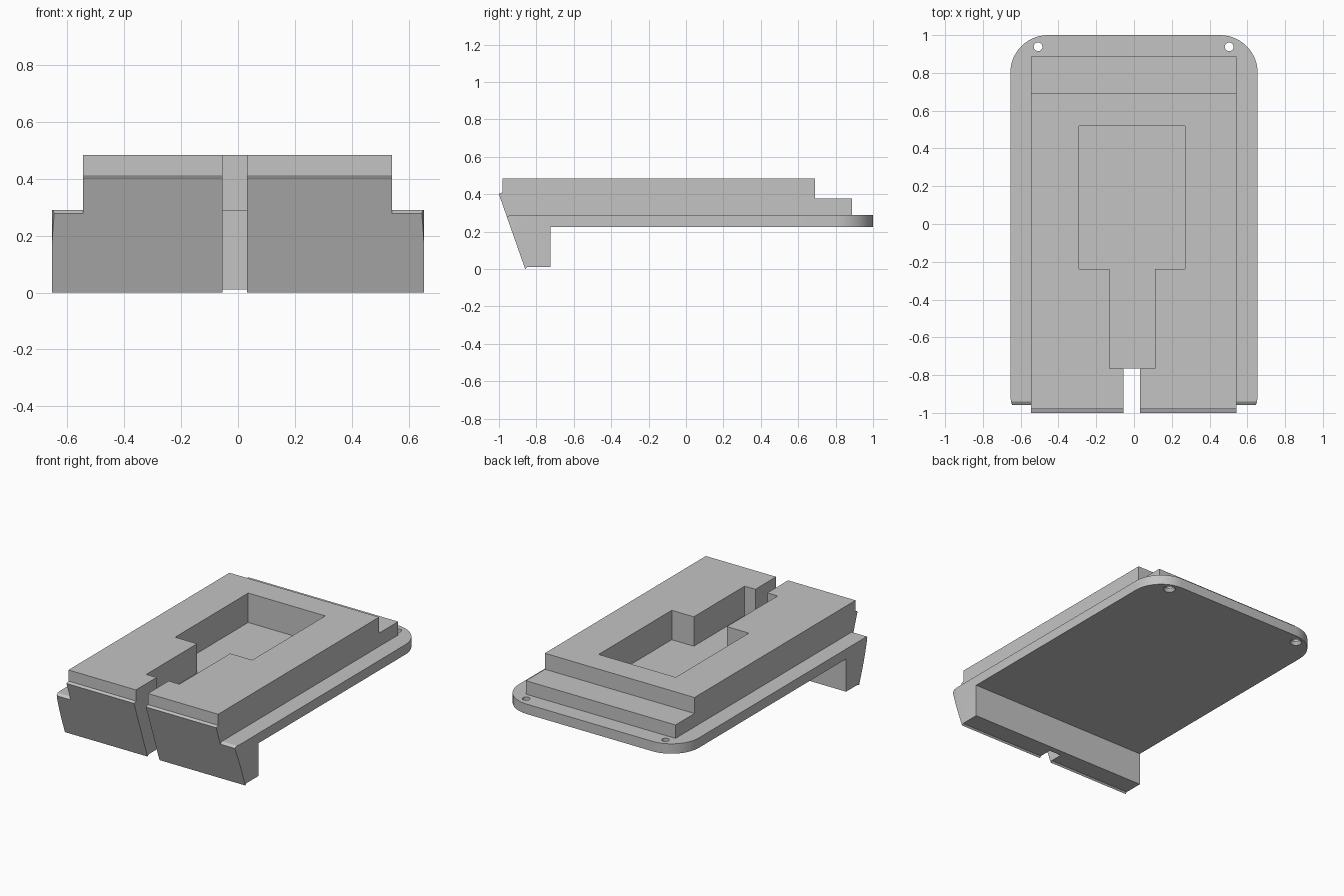
import bpy
import bmesh
from math import cos, sin, pi, radians

cube = bpy.data.objects.get("Cube")
if cube:
    bpy.data.objects.remove(cube, do_unlink=True)

# Single plain grey material
grey = bpy.data.materials.new("light grey")
grey.use_nodes = True
colour = (0.55, 0.55, 0.55, 1)
grey.diffuse_color = colour
grey.node_tree.nodes["Principled BSDF"].inputs["Base Color"].default_value = colour


def prism(name, outline, axis, low, high):
    """Extrude an outline along x (points are y, z) or z (points are x, y)."""
    bm = bmesh.new()
    place = (lambda a, b, d: (d, a, b)) if axis == "x" else (lambda a, b, d: (a, b, d))
    rings = [[bm.verts.new(place(a, b, d)) for a, b in outline] for d in (low, high)]
    for ring in rings:
        bm.faces.new(ring)
    count = len(outline)
    for i in range(count):
        j = (i + 1) % count
        bm.faces.new((rings[0][i], rings[0][j], rings[1][j], rings[1][i]))
    bmesh.ops.recalc_face_normals(bm, faces=bm.faces)
    mesh = bpy.data.meshes.new(name)
    bm.to_mesh(mesh)
    bm.free()
    obj = bpy.data.objects.new(name, mesh)
    bpy.context.collection.objects.link(obj)
    mesh.materials.append(grey)
    return obj


def cone(name, x, y, low, high, r_low, r_high):
    bpy.ops.mesh.primitive_cone_add(vertices=24, radius1=r_low, radius2=r_high,
                                    depth=high - low, location=(x, y, (low + high) / 2))
    obj = bpy.context.object
    obj.name = name
    obj.data.materials.append(grey)
    return obj


def combine(target, tool, operation):
    """Apply a boolean and discard the helper."""
    tool.hide_render = True
    mod = target.modifiers.new("cut", "BOOLEAN")
    mod.operation = operation
    mod.solver = "EXACT"
    mod.object = tool
    bpy.context.view_layer.objects.active = target
    bpy.ops.object.modifier_apply(modifier=mod.name)
    bpy.data.objects.remove(tool, do_unlink=True)


def rounded_outline(half_x, front, back, radius, steps=14):
    points = []
    corners = ((1, back - radius), (-1, back - radius),
               (-1, front + radius), (1, front + radius))
    for k, (side, cy) in enumerate(corners):
        for s in range(steps + 1):
            t = (k + s / steps) * pi / 2
            points.append((side * (half_x - radius) + radius * cos(t), cy + radius * sin(t)))
    return points


# Base plate with rounded corners and a downward front lip
body = prism("mounting_block", rounded_outline(0.655, -1.1, 1.0, 0.2), "z", -0.1, 0.4)
side_profile = [(-1.05, 0.215), (-0.94, 0.29), (1.05, 0.29), (1.05, 0.225),
                (-0.725, 0.225), (-0.725, 0.01), (-0.85, 0.01),
                (-0.87, -0.01), (-1.05, -0.01)]
combine(body, prism("plate_profile", side_profile, "x", -0.8, 0.8), "INTERSECT")

# Raised block with a lower step at the back
block_profile = [(-1.05, 0.25), (-1.05, 0.385), (-0.98, 0.41), (-0.98, 0.483),
                 (0.69, 0.483), (0.69, 0.378), (0.887, 0.378), (0.887, 0.25)]
combine(body, prism("raised_block", block_profile, "x", -0.545, 0.542), "UNION")

# Slanted front face
wedge = [(-0.825, -0.1), (-1.035, 0.5), (-1.3, 0.5), (-1.3, -0.1)]
combine(body, prism("front_wedge", wedge, "x", -1, 1), "DIFFERENCE")

# Through slot at the front
slot = [(-0.055, -1.2), (0.032, -1.2), (0.032, -0.765), (-0.055, -0.765)]
combine(body, prism("slot_cutter", slot, "z", -0.2, 0.6), "DIFFERENCE")

# Pocket with a narrower neck
pocket = [(-0.13, -0.765), (0.11, -0.765), (0.11, -0.238), (0.27, -0.238),
          (0.27, 0.52), (-0.29, 0.52), (-0.29, -0.238), (-0.13, -0.238)]
combine(body, prism("pocket_cutter", pocket, "z", 0.29, 0.6), "DIFFERENCE")

# Screw holes, countersunk from below
for x in (-0.508, 0.504):
    combine(body, cone("countersink", x, 0.938, 0.215, 0.255, 0.044, 0.016), "DIFFERENCE")
    combine(body, cone("hole_cutter", x, 0.938, 0.15, 0.35, 0.023, 0.023), "DIFFERENCE")

# Smooth the rounded corners, keep the machined edges sharp
bpy.ops.object.select_all(action="DESELECT")
body.select_set(True)
bpy.context.view_layer.objects.active = body
bpy.ops.object.shade_smooth_by_angle(angle=radians(20))
